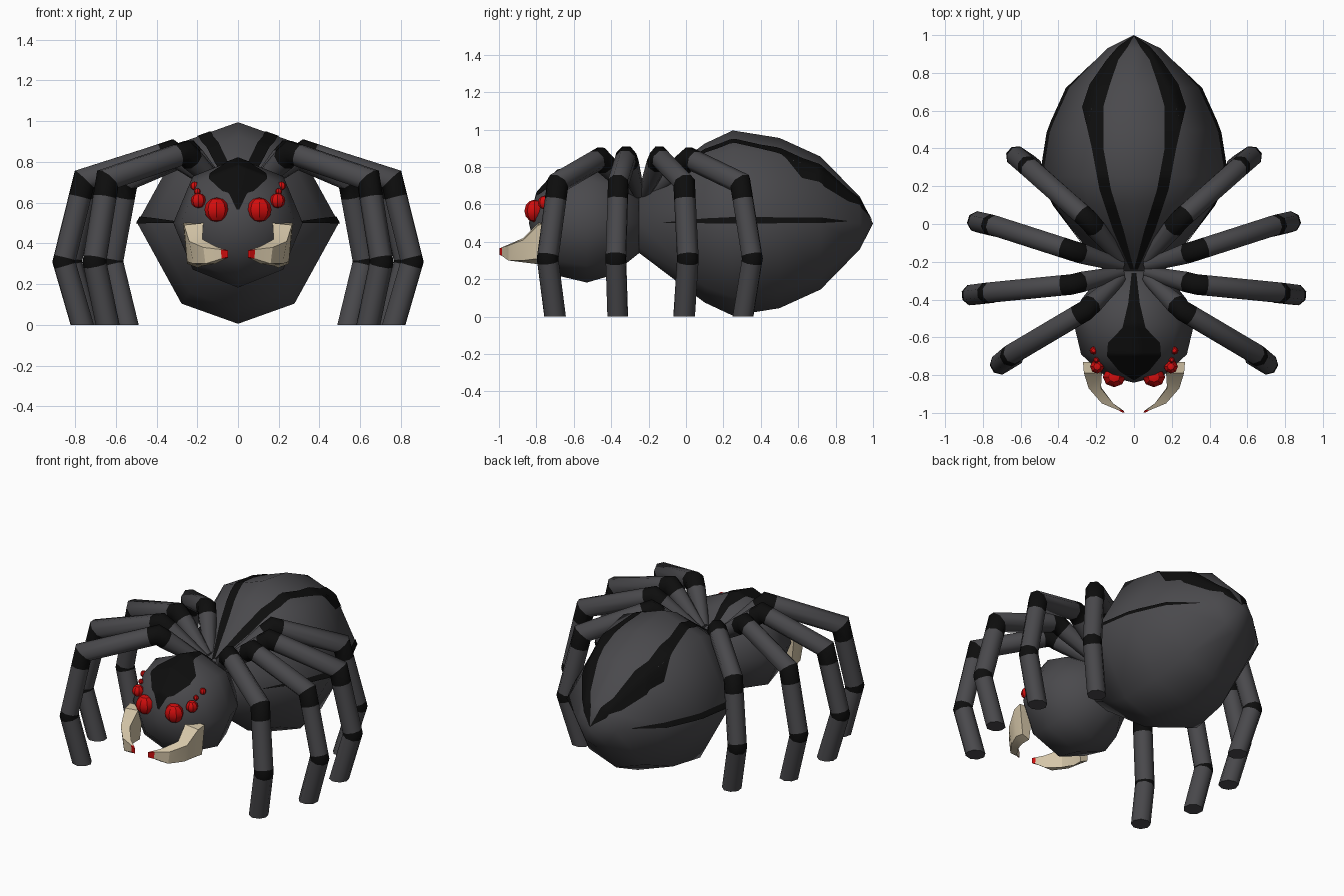
import bpy, bmesh, math
from mathutils import Vector

cube = bpy.data.objects.get("Cube")
if cube:
    bpy.data.objects.remove(cube, do_unlink=True)


def material(name, rgb):
    m = bpy.data.materials.new(name)
    m.use_nodes = True
    m.diffuse_color = (*rgb, 1)
    m.node_tree.nodes["Principled BSDF"].inputs["Base Color"].default_value = (*rgb, 1)
    return m


GREY = material("charcoal grey", (0.068, 0.067, 0.073))
BLACK = material("black", (0.004, 0.004, 0.004))
RED = material("eye red", (0.65, 0.004, 0.004))
BONE = material("bone", (0.66, 0.56, 0.39))
MID = 0.5  # height of the body axis


def finish(name, bm, mats, angle=180, mirror=False, recalc=True):
    if recalc:
        bmesh.ops.recalc_face_normals(bm, faces=bm.faces)
    me = bpy.data.meshes.new(name)
    bm.to_mesh(me)
    bm.free()
    for m in mats:
        me.materials.append(m)
    for p in me.polygons:
        p.use_smooth = True
    me.set_sharp_from_angle(angle=math.radians(angle))
    ob = bpy.data.objects.new(name, me)
    bpy.context.collection.objects.link(ob)
    if mirror:
        ob.modifiers.new("mirror", "MIRROR").use_mirror_merge = False
    return ob


def bridge(bm, a, b, mat=0):
    n = len(a)
    for i in range(n):
        f = bm.faces.new((a[i], a[(i + 1) % n], b[(i + 1) % n], b[i]))
        f.material_index = mat


# Body: eight-sided rings of varying radius along y
def lerp_table(table, y):
    for (y0, r0), (y1, r1) in zip(table, table[1:]):
        if y0 <= y <= y1:
            return r0 + (r1 - r0) * (y - y0) / (y1 - y0)
    return 0.0


def body(name, profile, diag):
    a, b = diag
    shape = [(0, 1), (a, b), (1, 0), (a, -b), (0, -1), (-a, -b), (-1, 0), (-a, b)]
    bm = bmesh.new()
    rings = [[bm.verts.new((x * r, y, MID + z * r)) for x, z in shape] for y, r in profile]
    for p, q in zip(rings, rings[1:]):
        bridge(bm, p, q)
    bm.faces.new(rings[0])
    bm.faces.new(rings[-1])
    bmesh.ops.remove_doubles(bm, verts=bm.verts, dist=0.005)
    finish(name, bm, [GREY], 80)


ABDOMEN = [(-0.25, 0.16), (0.1, 0.425), (0.25, 0.495), (0.5, 0.455),
           (0.72, 0.355), (0.93, 0.14), (1.0, 0.002)]
HEAD = [(-0.84, 0.002), (-0.8, 0.16), (-0.69, 0.28), (-0.53, 0.318),
        (-0.4, 0.28), (-0.25, 0.16)]
AB_DIAG, HEAD_DIAG = (0.56, 0.8), (0.7, 0.72)
body("abdomen", ABDOMEN, AB_DIAG)
body("head", HEAD, HEAD_DIAG)


# Markings: thin plates laid over the body
def on_top(profile, diag):
    def place(y, x):
        r = max(lerp_table(profile, y), 0.002)
        u = min(abs(x) / r, 0.98)
        a, b = diag
        h = 1 - (1 - b) * u / a if u < a else b * (1 - u) / (1 - a)
        p = Vector((math.copysign(u * r, x), y, h * r))
        return p + Vector((p.x, 0, p.z)).normalized() * 0.006 + Vector((0, 0, MID))
    return place


def on_side(y, z):
    r = lerp_table(ABDOMEN, y)
    return Vector((r - 0.55 * abs(z) + 0.006, y, MID + z))


def plate(name, rows, place, mirror, steps=8, cols=6):
    bm = bmesh.new()
    lines = []
    for i, (p, q) in enumerate(zip(rows, rows[1:])):
        for k in range(steps + (i == len(rows) - 2)):
            y, lo, hi = (u + (v - u) * k / steps for u, v in zip(p, q))
            lines.append([bm.verts.new(place(y, lo + (hi - lo) * c / cols))
                          for c in range(cols + 1)])
    for p, q in zip(lines, lines[1:]):
        for c in range(cols):
            bm.faces.new((p[c], p[c + 1], q[c + 1], q[c]))
    bm.normal_update()
    centre = Vector((0, 0.2 if rows[0][0] > -0.25 else -0.5, MID))
    if sum((f.calc_center_median() - centre).dot(f.normal) for f in bm.faces) < 0:
        bmesh.ops.reverse_faces(bm, faces=bm.faces)
    finish(name, bm, [BLACK], mirror=mirror, recalc=False)


plate("back_stripe", [(-0.24, 0, 0.02), (-0.03, 0.055, 0.11), (0.18, 0.12, 0.18),
                      (0.4, 0.16, 0.22), (0.62, 0.16, 0.27), (0.74, 0.125, 0.23),
                      (0.87, 0.08, 0.14), (0.94, 0.03, 0.08), (0.995, 0, 0.002)],
      on_top(ABDOMEN, AB_DIAG), True)
plate("side_stripe", [(-0.12, 0, 0.003), (0.1, -0.001, 0.025), (0.25, -0.002, 0.032),
                      (0.72, 0, 0.03), (0.86, 0.008, 0.012)], on_side, True)
plate("head_patch", [(-0.825, -0.005, 0.005), (-0.78, -0.075, 0.075), (-0.7, -0.14, 0.14),
                     (-0.63, -0.135, 0.135), (-0.55, -0.06, 0.06), (-0.42, -0.03, 0.03),
                     (-0.26, -0.012, 0.012)], on_top(HEAD, HEAD_DIAG), False)


# Eyes
def eye(name, loc, radius, depth=1.0):
    bm = bmesh.new()
    bmesh.ops.create_uvsphere(bm, u_segments=8, v_segments=6, radius=radius)
    bmesh.ops.scale(bm, verts=bm.verts, vec=(1, depth, 1))
    bmesh.ops.translate(bm, verts=bm.verts, vec=loc)
    finish(name, bm, [RED], 30, mirror=True)


eye("main_eyes", (0.105, -0.81, 0.565), 0.06, 0.9)
eye("second_eyes", (0.195, -0.755, 0.61), 0.037)
eye("third_eyes", (0.2, -0.72, 0.655), 0.016)
eye("fourth_eyes", (0.214, -0.67, 0.682), 0.021)

# Fangs: four-cornered sections curving inward, with red tips
fang = [(-0.73, ((0.17, 0.5), (0.27, 0.5), (0.25, 0.3), (0.2, 0.28))),
        (-0.79, ((0.17, 0.5), (0.265, 0.49), (0.25, 0.31), (0.2, 0.28))),
        (-0.87, ((0.175, 0.42), (0.24, 0.41), (0.22, 0.3), (0.17, 0.29))),
        (-0.95, ((0.11, 0.385), (0.17, 0.38), (0.16, 0.3), (0.11, 0.3))),
        (-0.985, ((0.065, 0.37), (0.085, 0.37), (0.08, 0.325), (0.06, 0.325))),
        (-0.998, ((0.048, 0.365), (0.06, 0.365), (0.06, 0.33), (0.048, 0.33)))]
bm = bmesh.new()
rings = [[bm.verts.new((x, y, z)) for x, z in sec] for y, sec in fang]
for i, (p, q) in enumerate(zip(rings, rings[1:])):
    bridge(bm, p, q, int(i == len(rings) - 2))
bm.faces.new(rings[0])
bm.faces.new(rings[-1]).material_index = 1
finish("fangs", bm, [BONE, RED], 25, mirror=True)


# Legs: mitred tubes with black bands at the joints
def leg(name, hip, knee, ankle, foot, radius=0.058, sides=8):
    root = Vector((0.07, -0.24 + (hip[1] + 0.24) * 0.2, 0.66))
    hip, knee, ankle, foot = (Vector(p) for p in (hip, knee, ankle, foot))

    def along(a, b, d):
        return a + (b - a).normalized() * d

    # each stop: point on the path, and the colour of the section after it
    stops = [(root, 0), (along(hip, root, 0.06), 1), (hip, 1), (along(hip, knee, 0.05), 0),
             (knee, 1), (along(knee, ankle, 0.09), 0), (along(ankle, knee, 0.02), 1),
             (ankle, 1), (along(ankle, foot, 0.02), 0), (foot, 0)]
    pts = [p for p, _ in stops]
    dirs = [(b - a).normalized() for a, b in zip(pts, pts[1:])]
    d = dirs[0]
    u = d.cross(Vector((0, 0, 1))).normalized()
    v = d.cross(u)
    ring = []
    for i in range(sides):
        t = 2 * math.pi * (i + 0.5) / sides
        ring.append(root + (u * math.cos(t) + v * math.sin(t)) * radius)
    bm = bmesh.new()
    last = [bm.verts.new(root + (p - root) * 0.6) for p in ring]
    bm.faces.new(last)
    for i, d in enumerate(dirs):
        end = pts[i + 1]
        normal = d + dirs[i + 1] if i + 1 < len(dirs) else Vector((0, 0, 1))
        ring = [p + d * ((end - p).dot(normal) / d.dot(normal)) for p in ring]
        new = [bm.verts.new(p) for p in ring]
        bridge(bm, last, new, stops[i][1])
        last = new
    bm.faces.new(last)
    finish(name, bm, [GREY, BLACK], 50, mirror=True)


leg("front_legs", (0.26, -0.46, 0.845), (0.64, -0.685, 0.715), (0.705, -0.74, 0.31), (0.64, -0.70, 0))
leg("second_legs", (0.33, -0.32, 0.85), (0.755, -0.362, 0.715), (0.855, -0.375, 0.31), (0.765, -0.365, 0))
leg("third_legs", (0.33, -0.14, 0.85), (0.735, -0.01, 0.715), (0.825, 0.01, 0.31), (0.74, -0.01, 0))
leg("rear_legs", (0.24, 0.02, 0.845), (0.545, 0.29, 0.715), (0.62, 0.355, 0.31), (0.545, 0.305, 0))
